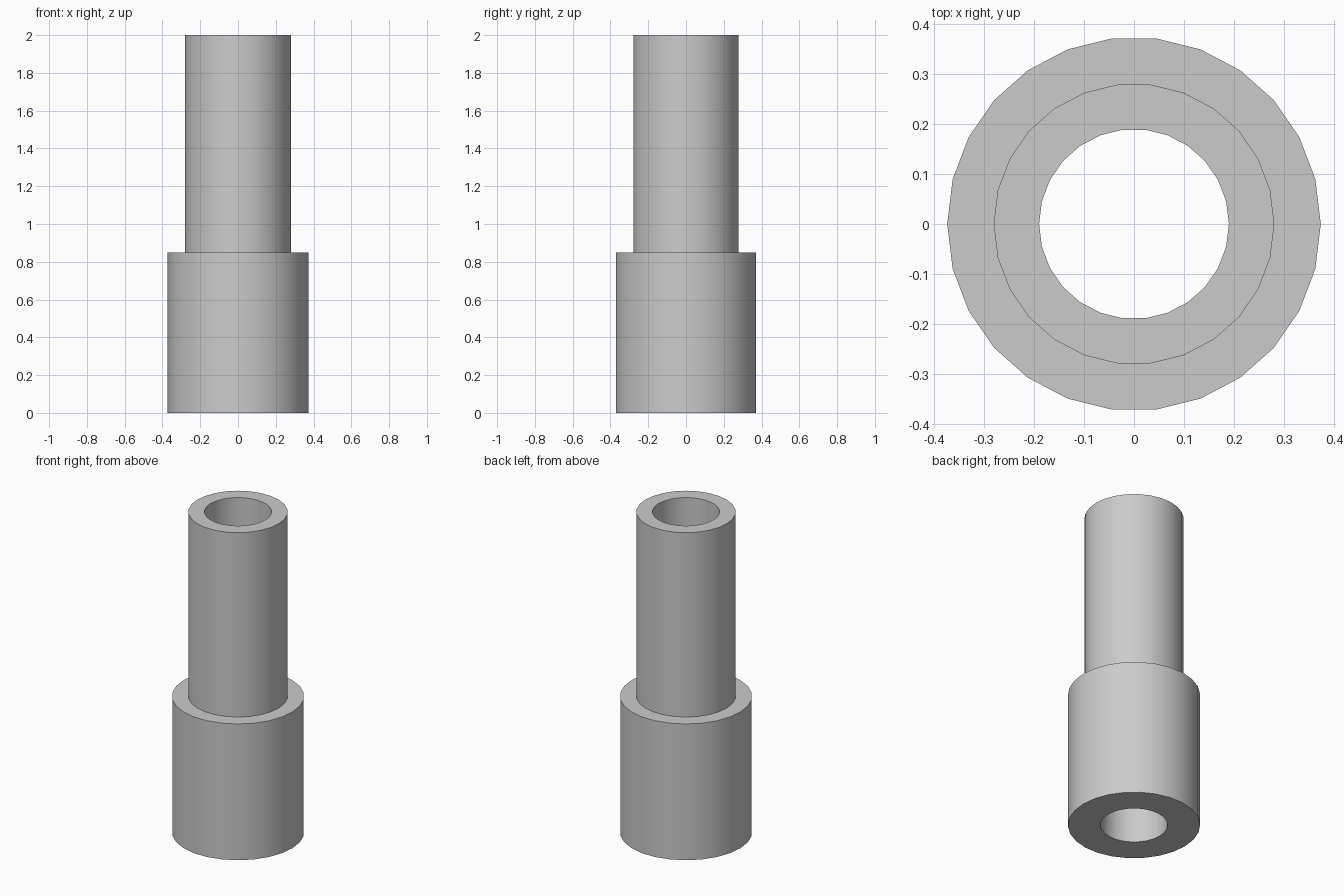
import bpy, bmesh, math

cube = bpy.data.objects.get("Cube")
if cube:
    bpy.data.objects.remove(cube, do_unlink=True)

SIDES = 26
BORE, TUBE, COLLAR = 0.19, 0.281, 0.374
STEP, HEIGHT = 0.85, 2.0

# Plain grey material
grey = bpy.data.materials.new("plain grey")
grey.use_nodes = True
colour = (0.6, 0.6, 0.6, 1)
grey.diffuse_color = colour
grey.node_tree.nodes["Principled BSDF"].inputs["Base Color"].default_value = colour


def lathe(name, profile):
    """Turn a closed (radius, height) profile around the z axis."""
    bm = bmesh.new()
    rings = []
    for r, z in profile:
        angles = [2 * math.pi * i / SIDES for i in range(SIDES)]
        rings.append([bm.verts.new((r * math.cos(a), r * math.sin(a), z)) for a in angles])
    for k, low in enumerate(rings):
        high = rings[(k + 1) % len(rings)]
        for i in range(SIDES):
            j = (i + 1) % SIDES
            bm.faces.new((low[i], low[j], high[j], high[i]))
    bmesh.ops.recalc_face_normals(bm, faces=bm.faces)
    mesh = bpy.data.meshes.new(name)
    bm.to_mesh(mesh)
    bm.free()
    mesh.materials.append(grey)
    obj = bpy.data.objects.new(name, mesh)
    bpy.context.collection.objects.link(obj)
    return obj


# Stepped sleeve: wide collar, narrower tube, straight bore right through
sleeve = lathe("stepped_sleeve", [
    (BORE, 0), (COLLAR, 0), (COLLAR, STEP),
    (TUBE, STEP), (TUBE, HEIGHT), (BORE, HEIGHT),
])

# Smooth walls with crisp rims
bpy.ops.object.select_all(action='DESELECT')
sleeve.select_set(True)
bpy.context.view_layer.objects.active = sleeve
bpy.ops.object.shade_smooth_by_angle(angle=math.radians(30))
